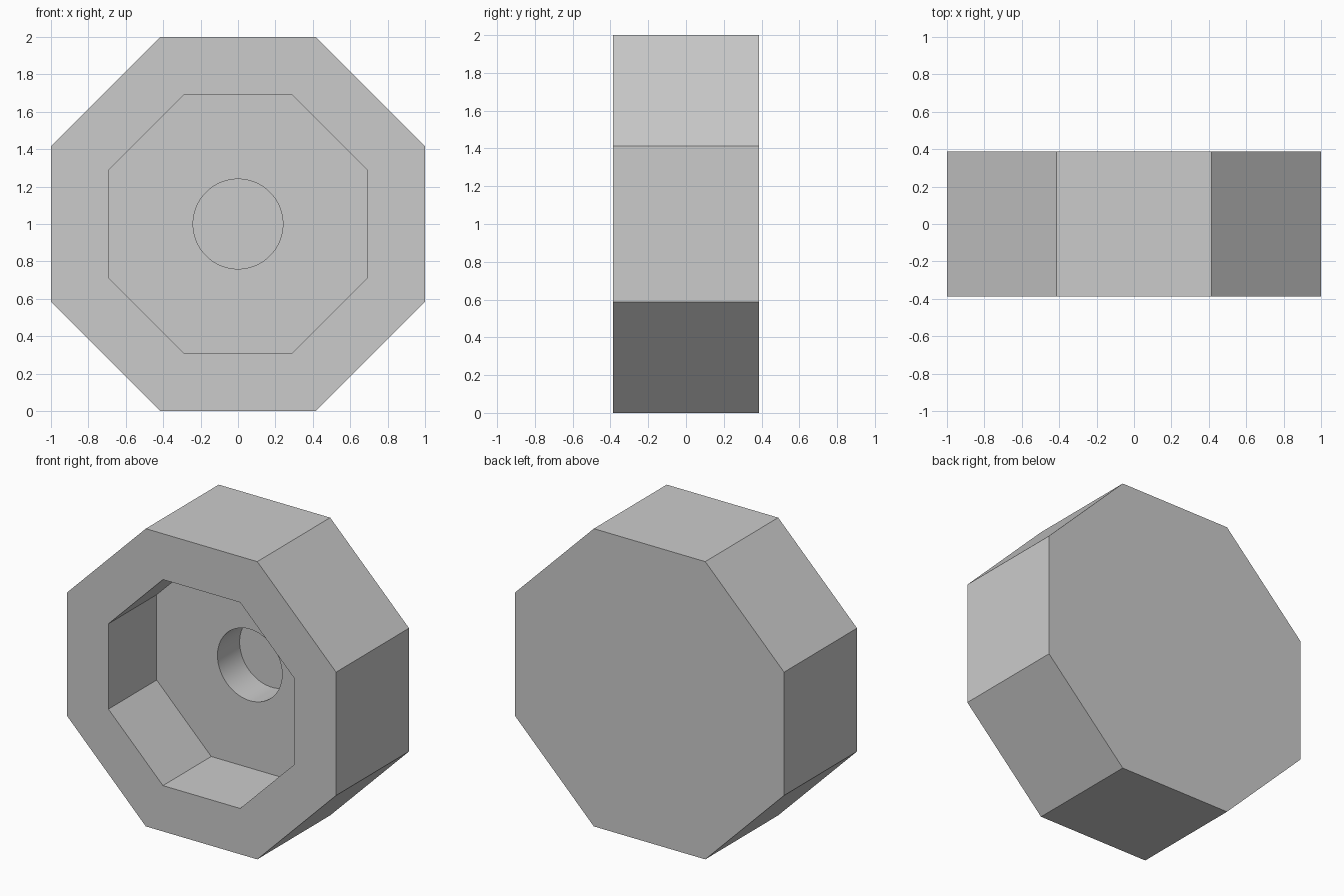
import bpy
from math import cos, pi, radians

default_cube = bpy.data.objects.get("Cube")
if default_cube:
    bpy.data.objects.remove(default_cube, do_unlink=True)

FRONT, BACK = -0.387, 0.387
POCKET_FLOOR, BORE_FLOOR = 0.125, 0.36
CENTRE_Z = 1.0

grey = bpy.data.materials.new("plain_grey")
colour = (0.6, 0.6, 0.6, 1)
grey.diffuse_color = colour
grey.use_nodes = True
grey.node_tree.nodes["Principled BSDF"].inputs["Base Color"].default_value = colour


def prism(name, sides, apothem, y0, y1):
    """Regular prism along y with a flat side facing up."""
    bpy.ops.mesh.primitive_cylinder_add(
        vertices=sides, radius=apothem / cos(pi / sides), depth=y1 - y0,
        location=(0, (y0 + y1) / 2, CENTRE_Z))
    obj = bpy.context.object
    obj.name = name
    # Turn by half a side, then lay the axis along y
    obj.rotation_euler = (radians(90), pi / sides, 0)
    bpy.ops.object.transform_apply(location=True, rotation=True, scale=True)
    obj.data.materials.append(grey)
    return obj


def cut(body, cutter):
    """Subtract the cutter from the body and discard it."""
    cutter.hide_render = True
    mod = body.modifiers.new("cut", 'BOOLEAN')
    mod.operation = 'DIFFERENCE'
    mod.solver = 'EXACT'
    mod.object = cutter
    bpy.context.view_layer.objects.active = body
    bpy.ops.object.modifier_apply(modifier=mod.name)
    bpy.data.objects.remove(cutter, do_unlink=True)


# Octagonal body
body = prism("octagonal_body", 8, 1.0, FRONT, BACK)

# Octagonal pocket open to the front, then a blind round bore in its floor
cut(body, prism("pocket_cutter", 8, 0.692, FRONT - 0.1, POCKET_FLOOR))
cut(body, prism("bore_cutter", 64, 0.24, POCKET_FLOOR - 0.1, BORE_FLOOR))

# Smooth bore wall, crisp flat faces elsewhere
bpy.ops.object.select_all(action='DESELECT')
body.select_set(True)
bpy.context.view_layer.objects.active = body
bpy.ops.object.shade_smooth_by_angle(angle=radians(30))
